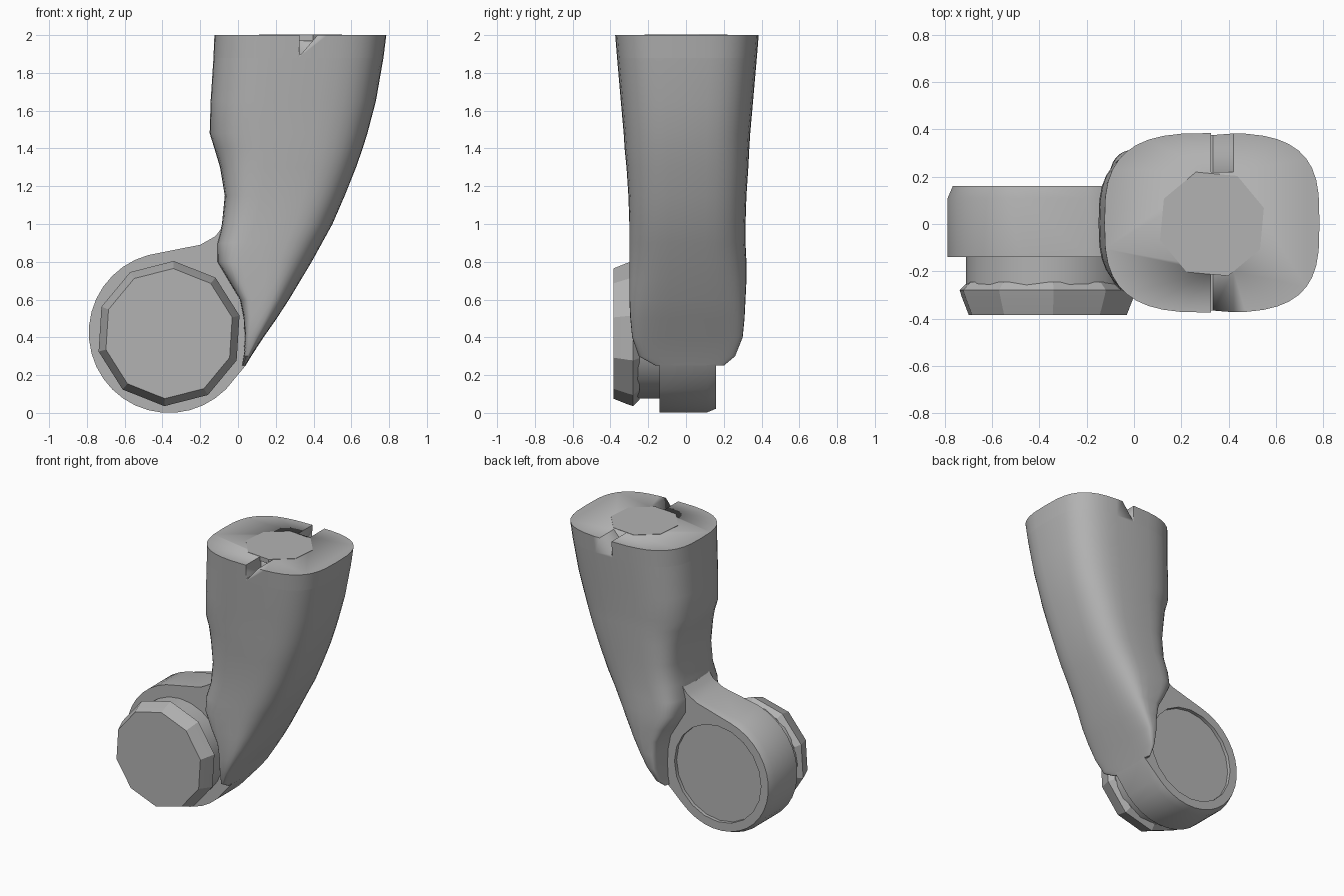
import bpy, bmesh
from math import sin, cos, pi, radians
from mathutils import Vector

cube = bpy.data.objects.get("Cube")
if cube:
    bpy.data.objects.remove(cube)

gray = bpy.data.materials.new("plain gray")
gray.use_nodes = True
color = (0.45, 0.45, 0.45, 1)
gray.diffuse_color = color
gray.node_tree.nodes["Principled BSDF"].inputs["Base Color"].default_value = color


def loft(name, rings, angle=35):
    """Skin a stack of equal-length point rings and cap both ends."""
    bm = bmesh.new()
    loops = [[bm.verts.new(p) for p in ring] for ring in rings]
    for low, high in zip(loops, loops[1:]):
        for i in range(len(low)):
            j = (i + 1) % len(low)
            bm.faces.new((low[i], low[j], high[j], high[i]))
    bm.faces.new(loops[0])
    bm.faces.new(loops[-1])
    bmesh.ops.recalc_face_normals(bm, faces=bm.faces)
    mesh = bpy.data.meshes.new(name)
    bm.to_mesh(mesh)
    bm.free()
    mesh.materials.append(gray)
    mesh.shade_smooth()
    mesh.set_sharp_from_angle(angle=radians(angle))
    obj = bpy.data.objects.new(name, mesh)
    bpy.context.collection.objects.link(obj)
    return obj


def power(value, exponent):
    return abs(value) ** exponent * (1 if value >= 0 else -1)


def section(z, left, right, front, back, squareness, count=40):
    """Rounded rectangle whose left half can be squarer than its right half."""
    points = []
    for i in range(count):
        a = 2 * pi * i / count
        e = 2 / (3.2 if cos(a) > 0 else squareness)
        x = (left + right) / 2 + (right - left) / 2 * power(cos(a), e)
        y = (front + back) / 2 + (back - front) / 2 * power(sin(a), e)
        points.append((x, y, z))
    return points


def disc_ring(center, radius, y, sides, turn=0):
    return [(center[0] + radius * cos(2 * pi * i / sides + turn), y,
             center[1] + radius * sin(2 * pi * i / sides + turn)) for i in range(sides)]


def cut(target, cutter):
    cutter.hide_render = True
    cutter.hide_viewport = True
    cutter.display_type = 'WIRE'
    mod = target.modifiers.new(cutter.name, 'BOOLEAN')
    mod.operation = 'DIFFERENCE'
    mod.solver = 'EXACT'
    mod.object = cutter


# Curved limb shell: height, left, right, front, back, left squareness
rim = (1.88, -0.13, 0.77, -0.365, 0.375, 3)
shell_rows = [
    (0.25, 0.02, 0.04, -0.16, 0.2, 4),
    (0.3, 0.03, 0.07, -0.25, 0.26, 5),
    (0.4, 0.035, 0.135, -0.285, 0.3, 6),
    (0.5, 0.03, 0.205, -0.295, 0.31, 6),
    (0.6, 0.01, 0.27, -0.3, 0.315, 6),
    (0.7, -0.05, 0.33, -0.3, 0.32, 6),
    (0.8, -0.11, 0.39, -0.3, 0.32, 5),
    (0.9, -0.11, 0.445, -0.3, 0.315, 4.5),
    (1.0, -0.085, 0.5, -0.3, 0.315, 4),
    (1.15, -0.07, 0.565, -0.305, 0.32, 4),
    (1.3, -0.095, 0.625, -0.315, 0.33, 3.5),
    (1.4, -0.125, 0.66, -0.325, 0.335, 3),
    (1.48, -0.15, 0.685, -0.33, 0.34, 3),
    (1.65, -0.145, 0.73, -0.345, 0.355, 3),
    rim,
]
loft("limb_shell", [section(*row) for row in shell_rows])

# Top cap with a wedge notch at the front and back
cap = loft("top_cap", [section(*rim), section(2, -0.125, 0.785, -0.375, 0.385, 3)])
for name, start, end in (("front_notch_cutter", -0.5, -0.2), ("back_notch_cutter", 0.22, 0.5)):
    wedge = [(0.325, 1.9), (0.335, 1.9), (0.43, 2.01), (0.325, 2.01)]
    cut(cap, loft(name, [[(x, y, z) for x, z in wedge] for y in (start, end)]))

# Eight-sided plate in the middle of the cap
loft("top_socket_plate", [[(0.33 + 0.23 * cos(pi * i / 4 + 0.3), 0.23 * sin(pi * i / 4 + 0.3), z)
                           for i in range(8)] for z in (1.97, 2.002)])

# Joint disc and the neck that blends it into the shell
hub = (-0.365, 0.425)
arc = [(hub[0] + 0.425 * cos(radians(a)), hub[1] + 0.425 * sin(radians(a)))
       for a in range(105, 316, 10)]
neck = [(0.04, 0.25), (0.13, 0.45), (0.15, 0.9), (-0.02, 1.04),
        (-0.085, 0.98), (-0.12, 0.935), (-0.2, 0.89)]


def plate_ring(y, scale):
    shrunk = [(hub[0] + (x - hub[0]) * scale, hub[1] + (z - hub[1]) * scale) for x, z in arc]
    return [(x, y, z) for x, z in shrunk + neck]


joint = loft("joint_disc", [plate_ring(-0.14, 1), plate_ring(0.11, 1), plate_ring(0.16, 0.95)])
cut(joint, loft("disc_recess_cutter", [disc_ring(hub, 0.345, y, 20) for y in (0.135, 0.3)]))

# Collar and faceted knob on the front of the joint
knob_center = (-0.365, 0.42)
loft("knob_collar", [disc_ring(knob_center, 0.345, y, 24) for y in (-0.13, -0.26)])
loft("joint_knob", [disc_ring(knob_center, r, y, 10, 0.25) for r, y in
                    ((0.35, -0.245), (0.385, -0.28), (0.375, -0.31), (0.345, -0.385))], 15)
